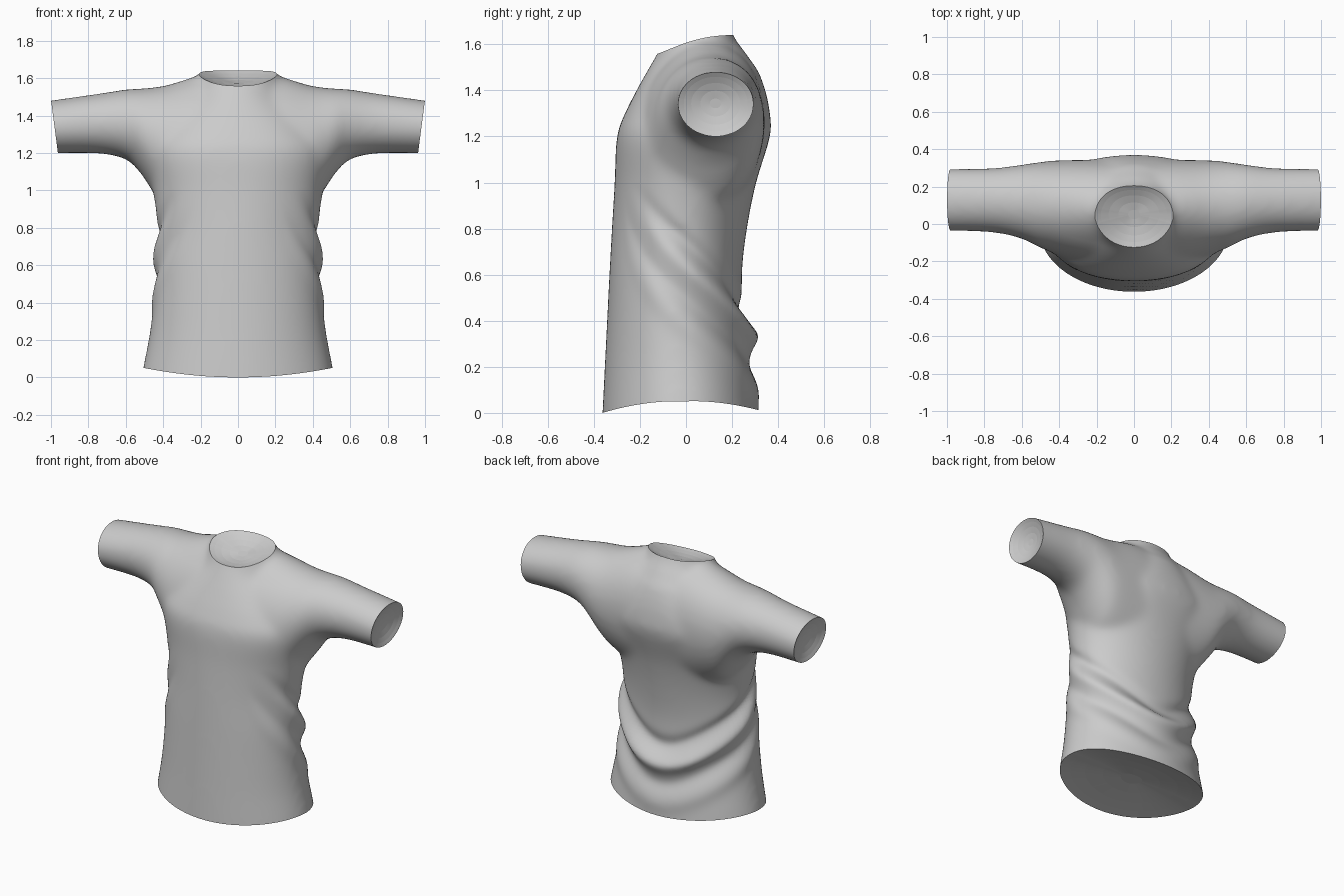
import bpy, bmesh
from math import sin, cos, pi, atan2, exp, hypot
from mathutils import Vector

cube = bpy.data.objects.get("Cube")
if cube:
    bpy.data.objects.remove(cube, do_unlink=True)

cloth = bpy.data.materials.new("grey_cloth")
cloth.use_nodes = True
GREY = (0.6, 0.6, 0.6, 1)
cloth.diffuse_color = GREY
cloth.node_tree.nodes["Principled BSDF"].inputs["Base Color"].default_value = GREY

SIDES = 64


def smooth_keys(keys, steps=6):
    """Catmull-Rom interpolation between rows of section measurements."""
    rows = []
    for i in range(len(keys) - 1):
        quad = (keys[max(i - 1, 0)], keys[i], keys[i + 1], keys[min(i + 2, len(keys) - 1)])
        for s in range(steps):
            t = s / steps
            rows.append([b + 0.5 * t * (c - a + t * (2*a - 5*b + 4*c - d + t * (3*(b - c) + d - a)))
                         for a, b, c, d in zip(*quad)])
    rows.append(list(keys[-1]))
    return rows


def loft(bm, rings):
    """Closed solid through a list of rings."""
    loops = [[bm.verts.new(p) for p in ring] for ring in rings]
    faces = [bm.faces.new(loops[0]), bm.faces.new(loops[-1])]
    for a, b in zip(loops, loops[1:]):
        for i in range(SIDES):
            j = (i + 1) % SIDES
            faces.append(bm.faces.new((a[i], a[j], b[j], b[i])))
    bmesh.ops.recalc_face_normals(bm, faces=faces)


def oval(power=2.0):
    """Unit superellipse; a higher power is boxier."""
    def shape(v):
        return abs(v) ** (2 / power) * (1 if v > 0 else -1)
    angles = [2 * pi * i / SIDES for i in range(SIDES)]
    return [(shape(cos(a)), shape(sin(a))) for a in angles]


def upright(keys):
    """Horizontal rings from height, half width, front, back, boxiness."""
    return [[(w * c, (f + b) / 2 + (b - f) / 2 * s, z) for c, s in oval(p)]
            for z, w, f, b, p in smooth_keys(keys)]


bm = bmesh.new()

# Torso
loft(bm, upright([
    (-0.16, 0.53, -0.37, 0.325, 2), (0, 0.508, -0.363, 0.313, 2), (0.2, 0.475, -0.353, 0.288, 2),
    (0.4, 0.452, -0.343, 0.253, 2), (0.6, 0.44, -0.333, 0.243, 2), (0.8, 0.432, -0.322, 0.265, 2),
    (1.0, 0.455, -0.31, 0.305, 2.1), (1.2, 0.49, -0.3, 0.365, 2.3), (1.3, 0.45, -0.265, 0.365, 2.3),
    (1.4, 0.37, -0.215, 0.345, 2.2), (1.5, 0.27, -0.16, 0.31, 2)]))

# Shoulders and sleeves: x, front, back, underside, top, forward lean
half = [(0, -0.24, 0.34, 0.75, 1.61, 0.12), (0.2, -0.23, 0.34, 0.8, 1.6, 0.12),
        (0.38, -0.18, 0.34, 0.9, 1.562, 0.08), (0.46, -0.145, 0.337, 1.0, 1.55, 0.05),
        (0.52, -0.12, 0.33, 1.09, 1.545, 0.03), (0.6, -0.08, 0.318, 1.165, 1.54, 0),
        (0.75, -0.047, 0.3, 1.197, 1.517, 0), (1.0, -0.037, 0.296, 1.198, 1.481, 0),
        (1.2, -0.037, 0.296, 1.198, 1.45, 0)]
yoke = [(-k[0],) + k[1:] for k in reversed(half[1:])] + half
rings = []
for x, f, b, lo, hi, lean in smooth_keys(yoke):
    r = (hi - lo) / 2
    rings.append([(x, (f + b) / 2 + (b - f) / 2 * c + lean * r * s, (lo + hi) / 2 + r * s)
                  for c, s in oval()])
loft(bm, rings)

# Neck
loft(bm, upright([
    (1.42, 0.31, -0.2, 0.335, 2), (1.5, 0.26, -0.16, 0.3, 2), (1.56, 0.222, -0.125, 0.262, 2.1),
    (1.64, 0.19, -0.09, 0.205, 2.2), (1.8, 0.18, -0.05, 0.15, 2.2)]))

mesh = bpy.data.meshes.new("shirt")
bm.to_mesh(mesh)
bm.free()
shirt = bpy.data.objects.new("shirt", mesh)
bpy.context.collection.objects.link(shirt)

# Fuse the parts into one soft skin
remesh = shirt.modifiers.new("fuse", "REMESH")
remesh.mode = "VOXEL"
remesh.voxel_size = 0.016
relax = shirt.modifiers.new("relax", "SMOOTH")
relax.factor = 0.5
relax.iterations = 30
bpy.context.view_layer.update()
skin = bpy.data.meshes.new_from_object(shirt.evaluated_get(bpy.context.evaluated_depsgraph_get()))
shirt.modifiers.clear()
shirt.data = skin

bm = bmesh.new()
bm.from_mesh(skin)

# Trim the hem, neck and sleeve ends, keeping each rim
cuts = [((0, 0, 0), (0, 0, -1)), ((0, 0, 1.59), (0, -0.25, 1)),
        ((0.998, 0, 1.47), (1, 0, -0.13)), ((-0.998, 0, 1.47), (-1, 0, -0.13))]
rims = []
for co, normal in cuts:
    axis = Vector(normal).normalized()
    cut = bmesh.ops.bisect_plane(bm, geom=bm.verts[:] + bm.edges[:] + bm.faces[:], dist=1e-5,
                                 plane_co=co, plane_no=axis, clear_outer=True)
    rims.append((axis, [e for e in cut["geom_cut"] if isinstance(e, bmesh.types.BMEdge)]))


def clamp(t):
    return max(0.0, min(1.0, t))


def bump(u, centre, width):
    return exp(-((u - centre) / width) ** 2)


# Draped folds around the lower back, rising toward the sides
for v in bm.verts:
    x, y, z = v.co
    if z < 1.0:
        a = atan2(abs(x), y)
        u = z - 0.335 - 0.12 * a * a
        back = clamp(1.5 - 0.75 * a)
        fade = clamp((2.4 - a) / 0.9) * clamp((1.0 - z) / 0.2)
        fold = (0.038 * back + 0.012) * bump(u, 0, 0.062) - 0.02 * bump(u, 0.11, 0.05)
        fold += 0.012 * bump(u, -0.25, 0.07) - 0.012 * bump(u, -0.135, 0.05)
        d = Vector((x, y, 0)) / max(hypot(x, y), 0.01)
        v.co += d * fold * fade
        # Hem lifted at the sides
        lift = 0.05 * clamp((x / 0.5) ** 2) + 0.012 * clamp(y / 0.3)
        v.co.z += lift * clamp(1 - z / 0.4)
    elif z > 1.5:
        # Collar raised at the sides
        rise = clamp(1 - ((y - 0.04) / 0.16) ** 2) * clamp((0.4 - abs(x)) / 0.2)
        v.co.z += 0.02 * rise * clamp((z - 1.5) / 0.1)

# Shallow hollow lining that closes each opening
DEPTH = 0.04
SCALES = (0.85, 0.65, 0.4, 0.15)
for axis, edges in rims:
    rim_verts = {v for e in edges for v in e.verts}
    centre = sum((v.co for v in rim_verts), Vector()) / len(rim_verts)
    for e in edges:
        e.smooth = False
    last = 1.0
    for scale in SCALES:
        grown = bmesh.ops.extrude_edge_only(bm, edges=edges)["geom"]
        edges = [e for e in grown if isinstance(e, bmesh.types.BMEdge) and e.is_boundary]
        for v in {v for e in edges for v in e.verts}:
            sunk = centre - axis * DEPTH * (1 - last ** 2)
            v.co = centre - axis * DEPTH * (1 - scale ** 2) + (v.co - sunk) * scale / last
        last = scale
    bmesh.ops.edgeloop_fill(bm, edges=edges)

bmesh.ops.recalc_face_normals(bm, faces=bm.faces[:])
bm.to_mesh(skin)
bm.free()
skin.materials.clear()
skin.materials.append(cloth)
for p in skin.polygons:
    p.material_index = 0
    p.use_smooth = True
skin.update()
